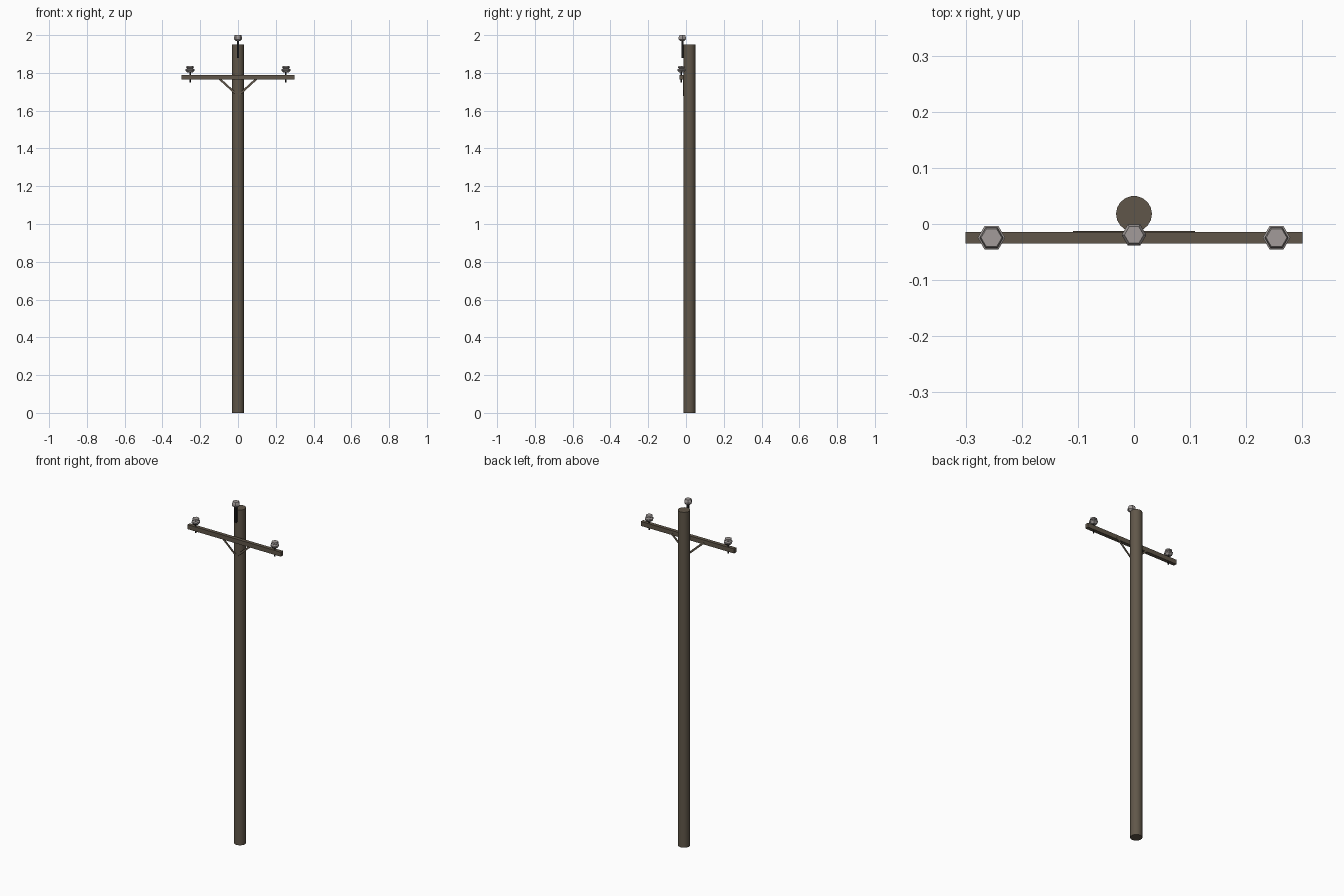
import bpy
import math
from mathutils import Vector

old = bpy.data.objects.get("Cube")
if old:
    bpy.data.objects.remove(old, do_unlink=True)


def material(name, rgb):
    m = bpy.data.materials.new(name)
    m.use_nodes = True
    m.diffuse_color = (*rgb, 1)
    m.node_tree.nodes["Principled BSDF"].inputs["Base Color"].default_value = (*rgb, 1)
    return m


WOOD = material("weathered wood", (0.118, 0.094, 0.067))
CERAMIC = material("grey ceramic", (0.36, 0.33, 0.32))
IRON = material("dark iron", (0.012, 0.012, 0.012))


def mesh_object(name, verts, faces, mat):
    me = bpy.data.meshes.new(name)
    me.from_pydata(verts, [], faces)
    me.materials.append(mat)
    ob = bpy.data.objects.new(name, me)
    bpy.context.collection.objects.link(ob)
    return ob


def lathe(name, profile, centre, sides, mat):
    """Turn a (radius, z) profile, listed bottom to top, into a capped solid."""
    verts = [(centre[0] + r * math.cos(math.tau * i / sides),
              centre[1] + r * math.sin(math.tau * i / sides), z)
             for r, z in profile for i in range(sides)]
    faces = [tuple(reversed(range(sides))),
             tuple(range(len(verts) - sides, len(verts)))]
    for k in range(len(profile) - 1):
        for i in range(sides):
            a, b = k * sides + i, k * sides + (i + 1) % sides
            faces.append((a, b, b + sides, a + sides))
    return mesh_object(name, verts, faces, mat)


def box(name, size, centre, mat, tilt=0):
    bpy.ops.mesh.primitive_cube_add(size=1, location=centre, rotation=(0, tilt, 0))
    ob = bpy.context.object
    ob.name = name
    ob.scale = size
    ob.data.materials.append(mat)
    return ob


def insulator(name, x, y, z, r):
    """Six-sided ceramic body with a skirt, a waist and a cap."""
    profile = [(0.55 * r, z), (r, z + 0.011), (r, z + 0.018),
               (0.6 * r, z + 0.023), (0.85 * r, z + 0.027), (0.75 * r, z + 0.035)]
    lathe(name, profile, (x, y), 6, CERAMIC)


# Round pole
pole = lathe("pole", [(0.032, 0), (0.032, 1.95)], (0, 0.018), 18, WOOD)
bpy.ops.object.select_all(action="DESELECT")
pole.select_set(True)
bpy.context.view_layer.objects.active = pole
bpy.ops.object.shade_smooth_by_angle(angle=math.radians(40))

# Crossarm on the front of the pole
box("crossarm", (0.6, 0.021, 0.026), (0, -0.0245, 1.777), WOOD)

for side, label in ((1, "left"), (-1, "right")):
    # Flat diagonal brace
    low, high = Vector((side * 0.004, -0.0138, 1.683)), Vector((side * 0.105, -0.0138, 1.775))
    d = high - low
    box(label + "_brace", (d.length, 0.0025, 0.011), (low + high) / 2, WOOD,
        -math.atan2(d.z, d.x))
    # Pin and insulator at the arm end
    x = side * 0.254
    lathe(label + "_pin", [(0.004, 1.75), (0.004, 1.808)], (x, -0.0245), 6, IRON)
    insulator(label + "_insulator", x, -0.0245, 1.801, 0.0245)

# Pole-top bracket and insulator
box("top_bracket", (0.011, 0.011, 0.097), (0, -0.0195, 1.9265), IRON)
lathe("top_insulator", [(0.012, 1.968), (0.022, 1.978), (0.022, 1.989), (0.017, 2.0)],
      (0, -0.0195), 6, CERAMIC)
